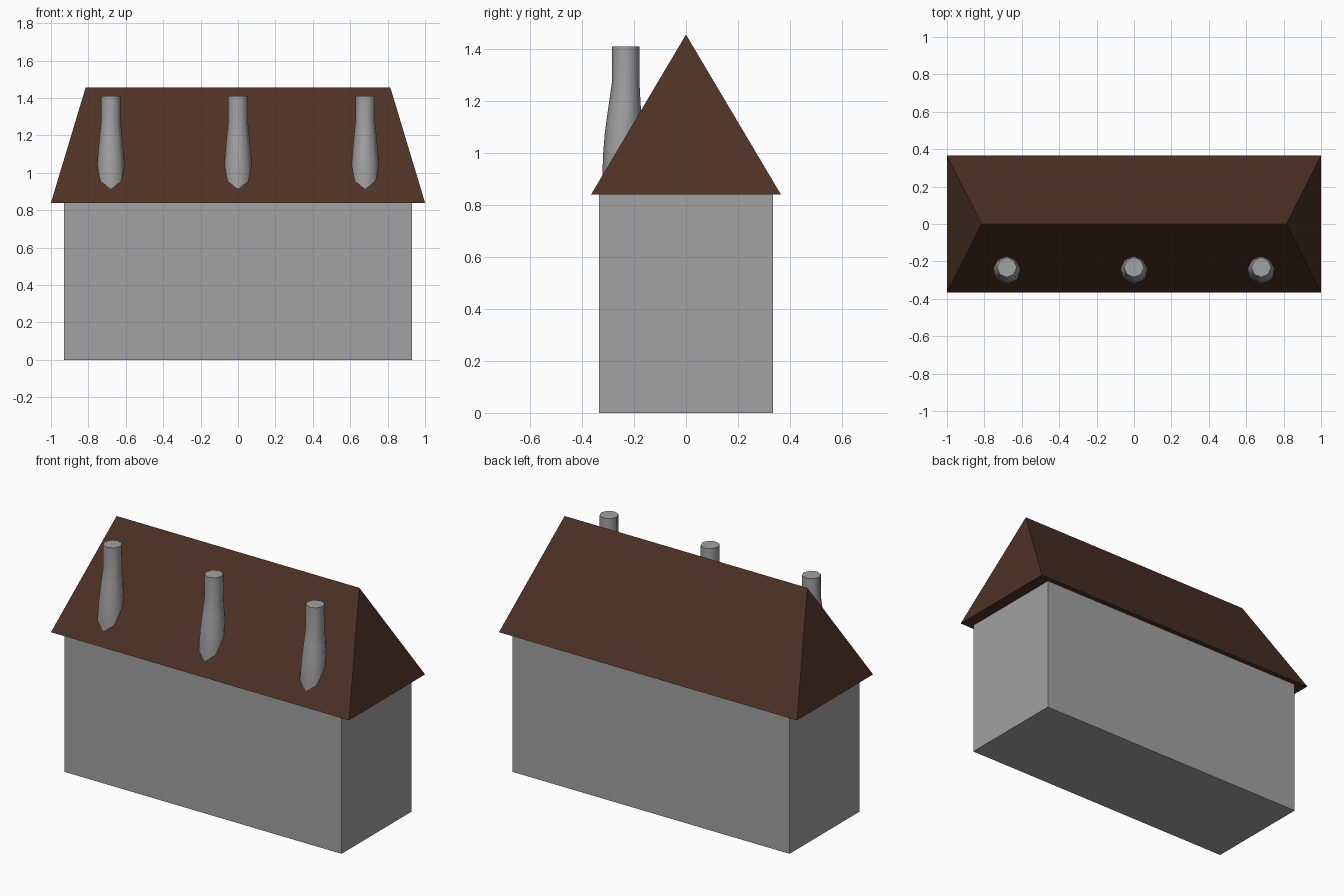
import bpy
import math
import bmesh

cube = bpy.data.objects.get("Cube")
if cube:
    bpy.data.objects.remove(cube, do_unlink=True)


def material(name, rgb):
    mat = bpy.data.materials.new(name)
    mat.use_nodes = True
    color = (*rgb, 1)
    mat.diffuse_color = color
    mat.node_tree.nodes["Principled BSDF"].inputs["Base Color"].default_value = color
    return mat


def loft(name, rings, mat):
    """Skin a stack of equal-length rings and cap both ends."""
    bm = bmesh.new()
    loops = [[bm.verts.new(p) for p in ring] for ring in rings]
    n = len(loops[0])
    for low, high in zip(loops, loops[1:]):
        for i in range(n):
            j = (i + 1) % n
            bm.faces.new((low[i], low[j], high[j], high[i]))
    bm.faces.new(loops[0][::-1])
    bm.faces.new(loops[-1])
    # Collapse coincident points, such as those along a ridge
    bmesh.ops.remove_doubles(bm, verts=bm.verts, dist=0.0001)
    bmesh.ops.recalc_face_normals(bm, faces=bm.faces)
    mesh = bpy.data.meshes.new(name)
    bm.to_mesh(mesh)
    bm.free()
    mesh.materials.append(mat)
    obj = bpy.data.objects.new(name, mesh)
    bpy.context.collection.objects.link(obj)
    return obj


def rectangle(x, y, z):
    return [(-x, -y, z), (x, -y, z), (x, y, z), (-x, y, z)]


def circle(x, y, z, radius, sides=8):
    angles = [math.tau * i / sides - math.pi / 2 for i in range(sides)]
    return [(x + radius * math.cos(a), y + radius * math.sin(a), z) for a in angles]


stone = material("grey stone", (0.36, 0.36, 0.36))
shingle = material("brown shingle", (0.075, 0.032, 0.019))

# Walls
loft("walls", [rectangle(0.93, 0.335, 0), rectangle(0.93, 0.335, 0.84)], stone)

# Hipped roof: flat eaves rising to a ridge
bm = bmesh.new()
eaves = [bm.verts.new(p) for p in rectangle(1.0, 0.365, 0.84)]
ridge = [bm.verts.new((x, 0, 1.455)) for x in (-0.815, 0.815)]
a, b, c, d = eaves
left, right = ridge
for face in ((d, c, b, a), (a, b, right, left), (c, d, left, right), (b, c, right), (d, a, left)):
    bm.faces.new(face)
roof_mesh = bpy.data.meshes.new("roof")
bm.to_mesh(roof_mesh)
bm.free()
roof_mesh.materials.append(shingle)
roof = bpy.data.objects.new("roof", roof_mesh)
bpy.context.collection.objects.link(roof)

# Chimneys: each swells toward its foot; profile is (y, z, radius)
profile = [(-0.243, 0.86, 0.078), (-0.243, 0.98, 0.077), (-0.241, 1.08, 0.071),
           (-0.236, 1.18, 0.062), (-0.232, 1.27, 0.053), (-0.232, 1.41, 0.053)]
for label, x in (("right", -0.68), ("middle", 0), ("left", 0.68)):
    chimney = loft("chimney_" + label, [circle(x, y, z, r) for y, z, r in profile], stone)
    bpy.ops.object.select_all(action="DESELECT")
    chimney.select_set(True)
    bpy.context.view_layer.objects.active = chimney
    bpy.ops.object.shade_smooth_by_angle(angle=math.radians(50))
